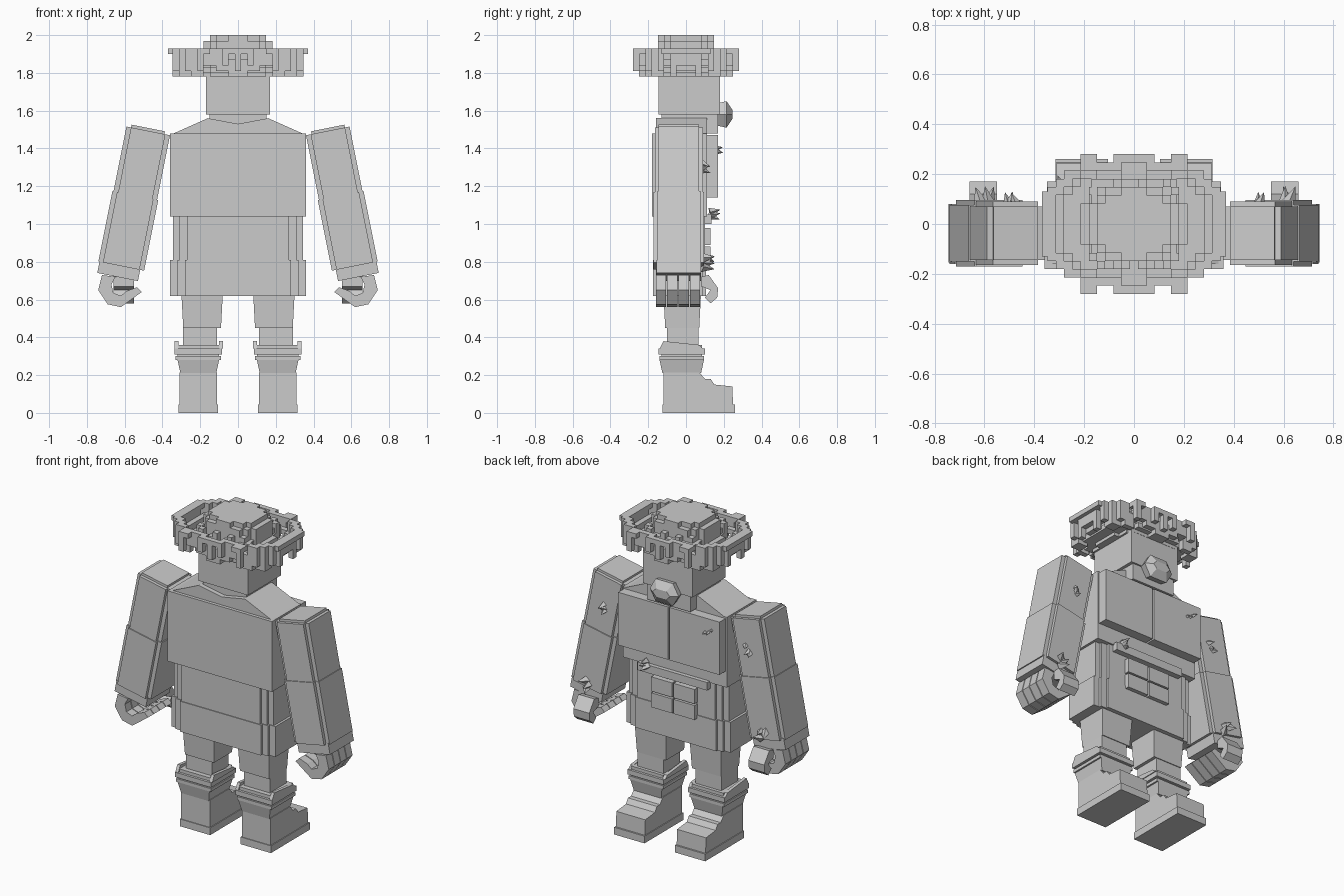
import bpy, bmesh, math, random
from mathutils import Matrix, Vector

if "Cube" in bpy.data.objects:
    bpy.data.objects.remove(bpy.data.objects["Cube"], do_unlink=True)

stone = bpy.data.materials.new("stone grey")
stone.use_nodes = True
grey = (0.6, 0.6, 0.6, 1)
stone.diffuse_color = grey
stone.node_tree.nodes["Principled BSDF"].inputs["Base Color"].default_value = grey


def finish(name, bm, mirror=False, matrix=None):
    if matrix:
        bm.transform(matrix)
    bmesh.ops.recalc_face_normals(bm, faces=bm.faces)
    mesh = bpy.data.meshes.new(name)
    bm.to_mesh(mesh)
    bm.free()
    mesh.materials.append(stone)
    ob = bpy.data.objects.new(name, mesh)
    bpy.context.collection.objects.link(ob)
    if mirror:
        mod = ob.modifiers.new("mirror", 'MIRROR')
        mod.use_mirror_merge = False
    return ob


def add_box(bm, x, y, z, taper=0):
    """Box from three (low, high) ranges; taper narrows the bottom."""
    verts = bmesh.ops.create_cube(bm, size=1)["verts"]
    for v in verts:
        t = taper if v.co.z < 0 else 0
        for i, (lo, hi) in enumerate((x, y, z)):
            inset = t if i < 2 else 0
            v.co[i] = hi - inset if v.co[i] > 0 else lo + inset


def boxes(name, items, mirror=False, matrix=None):
    bm = bmesh.new()
    for item in items:
        add_box(bm, *item)
    return finish(name, bm, mirror, matrix)


def add_prism(bm, points, lo, hi, axis):
    """Extrude a 2D outline (other two axes) between lo and hi."""
    def place(p, d):
        return (d, *p) if axis == 'x' else (p[0], d, p[1])
    face = bm.faces.new([bm.verts.new(place(p, lo)) for p in points])
    out = bmesh.ops.extrude_face_region(bm, geom=[face])["geom"]
    for v in out:
        if isinstance(v, bmesh.types.BMVert):
            v.co["xyz".index(axis)] = hi


def prism(name, points, lo, hi, axis, mirror=False):
    bm = bmesh.new()
    add_prism(bm, points, lo, hi, axis)
    return finish(name, bm, mirror)


# Torso
boxes("chest", [((-.36, .36), (-.18, .11), (1.04, 1.48))])
boxes("pectoral_plate", [((.005, .35), (.1, .17), (1.14, 1.47))], True)
shoulders = [(-.34, 1.48), (-.16, 1.56), (0, 1.53), (.16, 1.56), (.34, 1.48)]
prism("shoulder_slope", shoulders, -.16, .11, 'y')
boxes("abdomen", [((-w, w), (-.14 - s, .07 + s), (.62, 1.05))
                  for w, s in ((.345, 0), (.31, .015), (.27, .03))])
boxes("hip_band", [((-w, w), (-.145 - s, .075 + s), (.62, .81))
                   for w, s in ((.36, 0), (.32, .015), (.28, .03))])
boxes("belly_ridge", [((-.24, .24), (.09, .135), (1, 1.05))])
boxes("belly_plate", [((.005, .15), (.09, .13), (z, z + .09))
                      for z in (.79, .89)], True)

# Head and jaw
boxes("head", [((-.17, .17), (-.145, .18), (1.58, 1.9)),
               ((-.15, .15), (-.13, .17), (1.48, 1.6))])
jaw = bmesh.new()
rings = ((.17, .09, .06), (.215, .1, .07), (.245, .06, .025))
loops = []
for y, w, h in rings:
    loop = [(-w, 0), (-w * .6, h), (w * .6, h), (w, 0), (w * .6, -h), (-w * .6, -h)]
    loops.append([jaw.verts.new((x, y, 1.58 + z)) for x, z in loop])
for a, b in zip(loops, loops[1:]):
    for i in range(6):
        jaw.faces.new((a[i], a[i - 1], b[i - 1], b[i]))
jaw.faces.new(loops[0])
jaw.faces.new(loops[-1])
finish("jaw", jaw)

# Blocky hair cap and wreath, made of square columns
cell = .033


def columns(name, rule):
    bm = bmesh.new()
    for i in range(-11, 12):
        for j in range(-8, 9):
            for lo, hi in rule(i, j):
                add_box(bm, ((i - .5) * cell, (i + .5) * cell),
                        ((j - .5) * cell, (j + .5) * cell), (lo, hi))
    return finish(name, bm)


def cap_rule(i, j):
    r = math.hypot(i / 1.1, j)
    if r < 4.3:
        return [(1.78, 2)]
    if r < 5:
        return [(1.78, 1.97)]
    if r < 6.2:
        return [(1.78, 1.87 + .03 * ((i * j) % 3))]
    return []


def wreath_rule(i, j):
    r = (abs(i / 10.9) ** 2.6 + abs(j / 8.1) ** 2.6) ** (1 / 2.6)
    if r > 1.0 and not (abs(j) == 8 and abs(i) in (0, 1, 5, 6)):
        return []
    if r < .8:
        return [(1.8, 1.83)]
    if r > .93 and (abs(i) == 11 or (i + j) % 2):
        return [(1.9, 1.93)]
    drop = 1.78 + .03 * ((abs(i) // 2 + abs(j) // 2) % 3)
    return [(drop, 1.93 if r > .87 else 1.87)]


columns("hair_cap", cap_rule)
columns("wreath", wreath_rule)
boxes("wreath_side", [((.33, .37), (-.13, .13), (1.9, 1.93))], True)

# Arms, tilted outward from the shoulder
tilt = Matrix.Translation((.36, 0, 1.47)) @ Matrix.Rotation(-math.radians(11.3), 4, 'Y')


def sleeve(name, z, grow):
    lo, hi = -grow, .235 + grow
    back, front = -.165 - grow, .09 + grow
    boxes(name, [((lo, hi), (back + .02, front - .02), z),
                 ((lo + .025, hi - .025), (back, front), z)], True, tilt)


sleeve("upper_arm", (-.36, 0), 0)
sleeve("forearm", (-.73, -.35), .006)
boxes("shoulder_cap", [((.03, .21), (-.145, .07), (-.01, .015))], True, tilt)
boxes("palm", [((.015, .235), (-.155, .08), (-.79, -.72))], True, tilt)

# Curled fingers and thumb
hook = [(.72, .73), (.74, .65), (.69, .575), (.62, .56), (.51, .64), (.535, .665),
        (.59, .645), (.62, .62), (.66, .635), (.67, .68), (.65, .72)]
fingers = bmesh.new()
for k in range(4):
    y = -.16 + k * .06
    add_prism(fingers, hook, y, y + .055, 'y')
finish("fingers", fingers, True)
thumb = [(.08, .72), (.12, .73), (.17, .66), (.165, .61), (.13, .58),
         (.1, .61), (.13, .65), (.08, .67)]
prism("thumb", thumb, .55, .66, 'x', True)

# Legs
boxes("thigh", [((.08, .3), (-.12, .08), (.45, .64), .01),
                ((.11, .29), (-.1, .065), (.35, .46))], True)
boxes("knee_band", [((.09, .33), (-.14, .095), (.28, .3)),
                    ((.1, .32), (-.13, .085), (.29, .36)),
                    ((.085, .335), (-.145, .1), (.31, .34))], True)
cuff = bmesh.new()
for lo, hi in ((.08, .1), (.315, .335)):
    add_prism(cuff, [(-.14, .34), (.09, .34), (.07, .36), (-.12, .38)], lo, hi, 'x')
finish("cuff", cuff, True)
boxes("shin", [((.1, .32), (-.14, .095), (.21, .28), .015)], True)
boot = [(-.12, .03), (-.12, .215), (.07, .215), (.1, .18), (.13, .18), (.15, .15),
        (.245, .14), (.25, .03)]
prism("boot", boot, .11, .31, 'x', True)
boxes("sole", [((.105, .315), (-.125, .26), (0, .045))], True)

# Small crystal spikes
random.seed(4)
spikes = bmesh.new()


def cluster(x, y, z, size):
    for k in range(3):
        lean = Vector((random.uniform(-.5, .5), 1, random.uniform(-.5, .5)))
        spot = Vector((x + random.uniform(-.03, .03), y, z + random.uniform(-.03, .03)))
        turn = lean.to_track_quat('Z', 'Y').to_matrix().to_4x4()
        bmesh.ops.create_cone(spikes, segments=4, cap_ends=True, radius1=size * .4,
                              radius2=0, depth=size,
                              matrix=Matrix.Translation(spot + lean * size * .4) @ turn)


for side in (-1, 1):
    cluster(side * .5, .085, 1.31, .05)
    cluster(side * .6, .09, .8, .07)
cluster(-.28, .165, 1.4, .035)
cluster(.2, .13, 1.06, .06)
finish("crystal_spikes", spikes)
